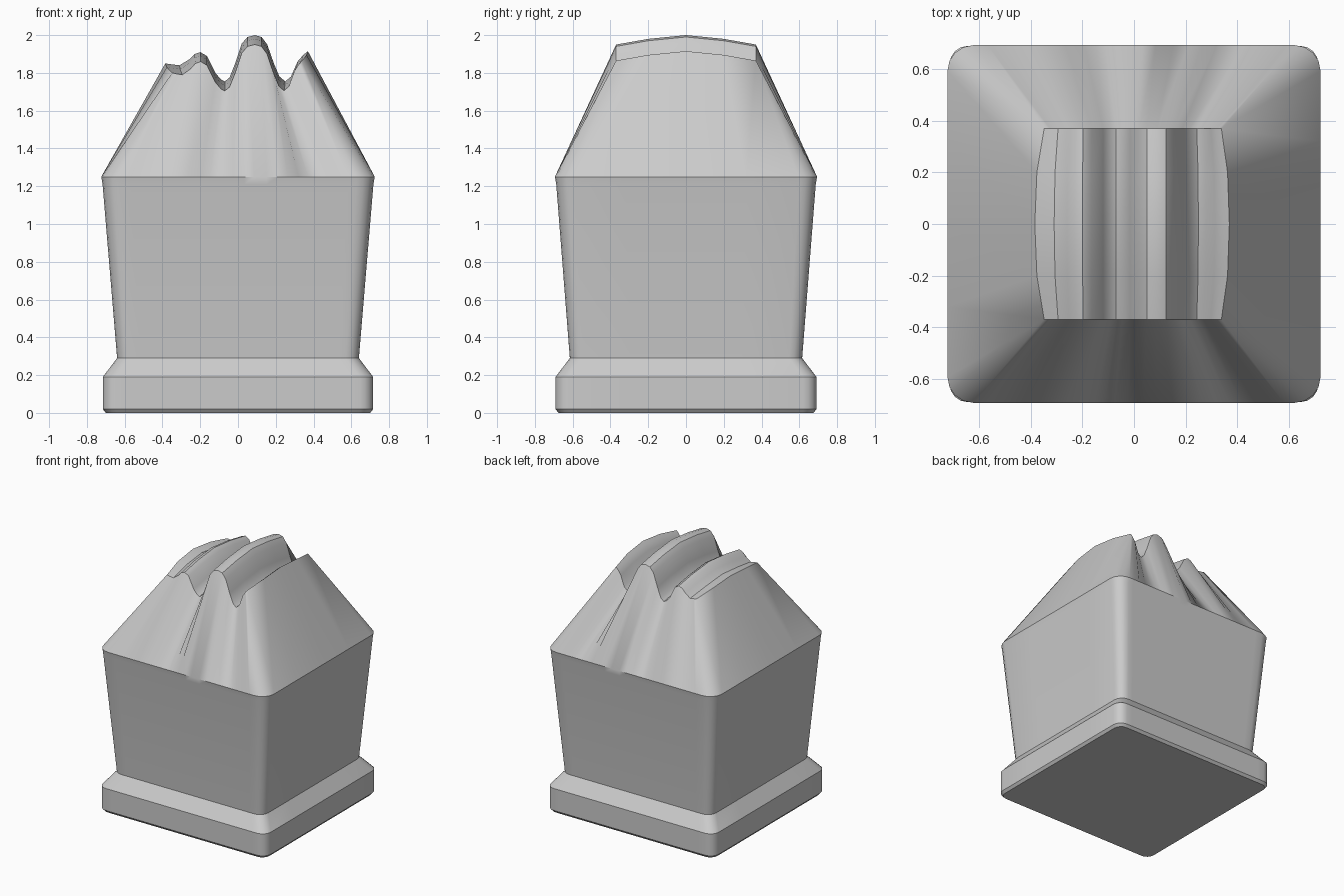
import bpy, bmesh, math

if "Cube" in bpy.data.objects:
    bpy.data.objects.remove(bpy.data.objects["Cube"])

# Ridge line across the top, read from the front (x, z)
PROFILE = [(-0.385, 1.85), (-0.35, 1.845), (-0.31, 1.84), (-0.26, 1.87), (-0.23, 1.9),
           (-0.20, 1.91), (-0.165, 1.89), (-0.12, 1.80), (-0.09, 1.765), (-0.07, 1.755),
           (-0.045, 1.775), (-0.015, 1.85), (0.02, 1.955), (0.05, 1.99), (0.09, 2.0),
           (0.125, 1.99), (0.155, 1.95), (0.19, 1.85), (0.22, 1.78), (0.25, 1.755),
           (0.28, 1.78), (0.315, 1.86), (0.345, 1.895), (0.37, 1.915)]
# Rows along y: (y, height drop, pinch of the outer edges)
ROWS = [(-0.37, 0.05, 0.09), (-0.2, 0.02, 0.02), (0, 0, 0), (0.2, 0.02, 0.02), (0.37, 0.05, 0.09)]
# Body sections: half x, half y, z, corner radius
SECTIONS = [(0.70, 0.675, 0.0, 0.06), (0.716, 0.691, 0.02, 0.07), (0.716, 0.691, 0.19, 0.07),
            (0.64, 0.615, 0.29, 0.07), (0.717, 0.687, 1.21, 0.09), (0.724, 0.694, 1.25, 0.10)]
ARC = 4
bm = bmesh.new()


def loop(front, right, back, left, corner):
    """Closed ring: four sides with ARC-1 extra points around each corner."""
    pts = []
    for i, side in enumerate((front, right, back, left)):
        pts += side + [corner(i, k, side[-1]) for k in range(1, ARC)]
    return [bm.verts.new(p) for p in pts]


def body_ring(hx, hy, z, r):
    x, y = hx - r, hy - r
    xs = [p[0] / (0.385 if p[0] < 0 else 0.37) * x for p in PROFILE]
    ys = [q[0] / 0.37 * y for q in ROWS]

    def corner(i, k, end):
        a = math.radians(-90 + 90 * i + 90 * k / ARC)
        cx, cy = ((x, -y), (x, y), (-x, y), (-x, -y))[i]
        return (cx + r * math.cos(a), cy + r * math.sin(a), z)
    return loop([(v, -hy, z) for v in xs], [(hx, v, z) for v in ys],
                [(v, hy, z) for v in xs[::-1]], [(-hx, v, z) for v in ys[::-1]], corner)


def bridge(a, b):
    n = len(a)
    for i in range(n):
        j = (i + 1) % n
        bm.faces.new((a[i], a[j], b[j], b[i]))


# Plinth and tapered block
rings = [body_ring(*s) for s in SECTIONS]
bm.faces.new(rings[0][::-1])
for a, b in zip(rings, rings[1:]):
    bridge(a, b)

# Folded crown: slopes rising to the rippled top
grid = [[(x * (1 - pinch * (abs(x) / 0.38) ** 3), y, z - drop) for x, z in PROFILE]
        for y, drop, pinch in ROWS]
crown = loop(grid[0], [r[-1] for r in grid], grid[-1][::-1],
             [r[0] for r in grid[::-1]], lambda i, k, end: end)
bridge(rings[-1], crown)
top = [[bm.verts.new(p) for p in row] for row in grid]
for r0, r1 in zip(top, top[1:]):
    for i in range(len(r0) - 1):
        bm.faces.new((r0[i], r0[i + 1], r1[i + 1], r1[i]))

bmesh.ops.remove_doubles(bm, verts=bm.verts, dist=0.0005)
bmesh.ops.recalc_face_normals(bm, faces=bm.faces)
mesh = bpy.data.meshes.new("folded_top_block")
bm.to_mesh(mesh)
bm.free()
obj = bpy.data.objects.new("folded_top_block", mesh)
bpy.context.collection.objects.link(obj)
bpy.context.view_layer.objects.active = obj
obj.select_set(True)
bpy.ops.object.shade_smooth_by_angle(angle=math.radians(35))
